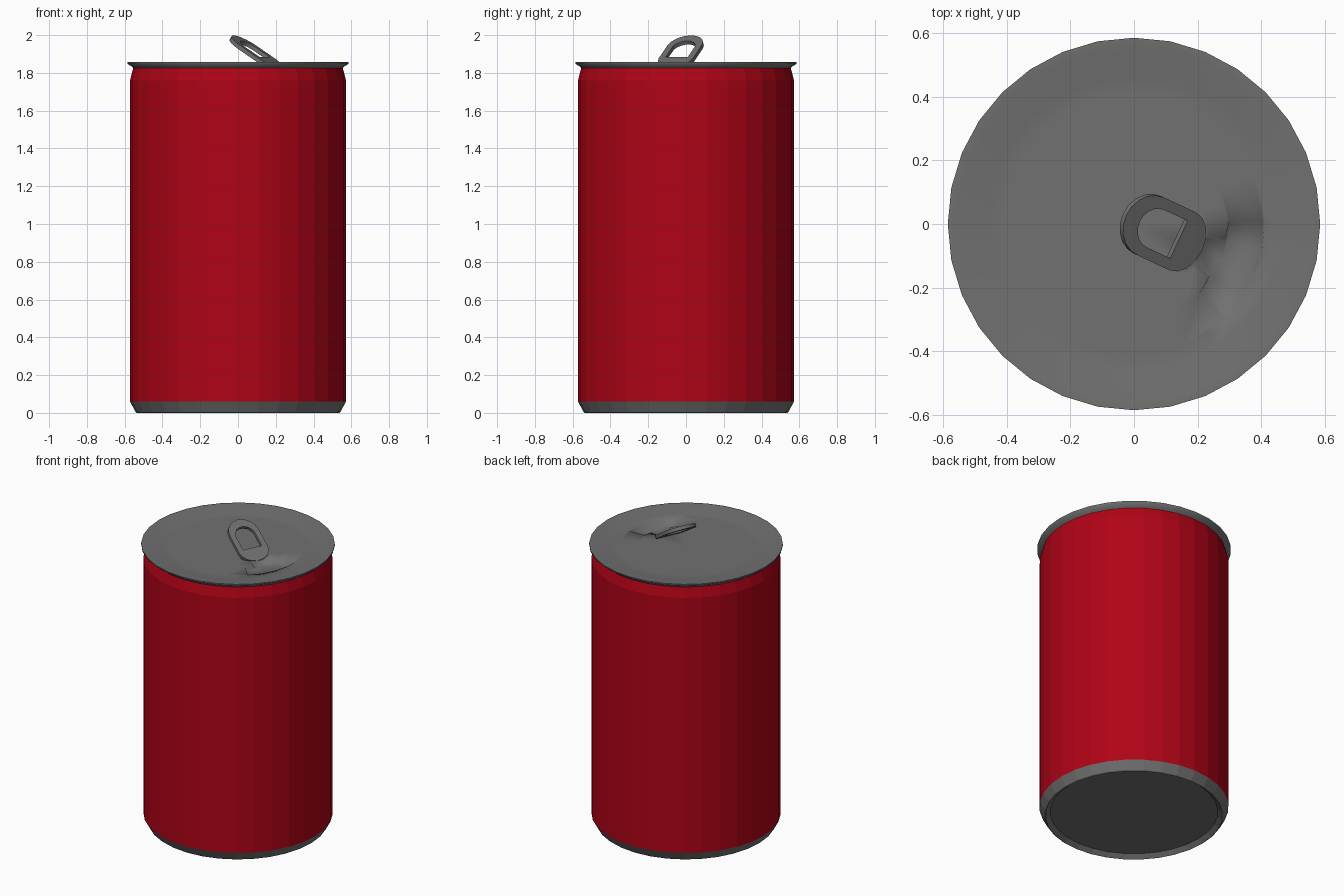
import bpy, bmesh, math
from mathutils import Matrix, Vector

if "Cube" in bpy.data.objects:
    bpy.data.objects.remove(bpy.data.objects["Cube"])

SIDES = 32


def material(name, colour):
    mat = bpy.data.materials.new(name)
    mat.diffuse_color = (*colour, 1)
    mat.use_nodes = True
    mat.node_tree.nodes["Principled BSDF"].inputs["Base Color"].default_value = mat.diffuse_color
    return mat


RED = material("red_paint", (0.43, 0.001, 0.008))
METAL = material("dark_metal", (0.165, 0.165, 0.165))


def finish(bm, name, mat, smooth=0, recalc=False):
    if recalc:
        bmesh.ops.recalc_face_normals(bm, faces=bm.faces[:])
    mesh = bpy.data.meshes.new(name)
    bm.to_mesh(mesh)
    bm.free()
    mesh.materials.append(mat)
    obj = bpy.data.objects.new(name, mesh)
    bpy.context.collection.objects.link(obj)
    if smooth:
        bpy.ops.object.select_all(action='DESELECT')
        bpy.context.view_layer.objects.active = obj
        obj.select_set(True)
        bpy.ops.object.shade_smooth_by_angle(angle=math.radians(smooth))
    return obj


def revolve(name, profile, mat, smooth=0, adjust=None):
    """Turn (radius, z) points, listed so that faces point outward, round z.
    adjust(r, i) may return an angle shift in degrees and a height shift."""
    bm = bmesh.new()
    rings = []
    for r, z in profile:
        if r == 0:
            rings.append([bm.verts.new((0, 0, z))] * SIDES)
            continue
        ring = []
        for i in range(SIDES):
            da, dz = adjust(r, i) if adjust else (0, 0)
            a = 2 * math.pi * i / SIDES + math.radians(da)
            ring.append(bm.verts.new((r * math.cos(a), r * math.sin(a), z + dz)))
        rings.append(ring)
    for lo, hi in zip(rings, rings[1:]):
        for i in range(SIDES):
            j = (i + 1) % SIDES
            bm.faces.new(list(dict.fromkeys((lo[i], lo[j], hi[j], hi[i]))))
    return finish(bm, name, mat, smooth)


# Painted side wall with a slight neck at the top
revolve("can_body", [(0.572, 0.06), (0.572, 1.76), (0.555, 1.825)], RED)

# Metal foot with a recessed underside
revolve("can_base", [(0, 0.025), (0.507, 0.025), (0.535, 0.0), (0.542, 0.005), (0.572, 0.06)], METAL)


# Drinking opening: a pressed-in sector of the lid with steep side walls
def mouth(r, i):
    k = i if i < SIDES // 2 else i - SIDES
    if 0.295 < r < 0.408:                      # wide outer part, 0 to -45 degrees
        shift = {1: -9.5, -5: 9.5}.get(k, 0)
        return shift, -0.022 if -4 <= k <= 0 else 0
    if 0.23 < r < 0.295:                       # narrower inner part
        shift = {0: -9.0, -4: 9.0}.get(k, 0)
        return shift, -0.022 if -3 <= k <= -1 else 0
    return 0, 0


# Lid with flared rim
LID = 1.836
revolve("can_lid", [(0.555, 1.825), (0.56, 1.832), (0.585, 1.848), (0.585, 1.857),
                    (0.56, 1.857), (0.465, LID), (0.41, LID), (0.404, LID), (0.30, LID),
                    (0.29, LID), (0.235, LID), (0.225, LID), (0, LID)],
        METAL, smooth=75, adjust=mouth)

# Pull tab: rounded loop with a D-shaped finger hole
outer, inner = [], []
for k in range(11):
    a = math.pi / 2 + math.pi * k / 10
    outer.append((-0.055 + 0.10 * math.cos(a), 0.10 * math.sin(a)))
    inner.append((-0.035 + 0.065 * math.cos(a), 0.065 * math.sin(a)))
for k in range(9):
    a = -math.pi / 2 + math.pi * k / 8
    outer.append((0.075 + 0.08 * math.cos(a), 0.10 * math.sin(a)))
    inner.append((0.06, -0.065 + 0.13 * k / 8))

bm = bmesh.new()
T = 0.011
loops = [[bm.verts.new((u, v, z)) for u, v in pts]
         for pts, z in ((outer, -T), (outer, T), (inner, T), (inner, -T))]
n = len(outer)
for a, b in zip(loops, loops[1:] + loops[:1]):
    for i in range(n):
        j = (i + 1) % n
        bm.faces.new((a[i], a[j], b[j], b[i]))
tab = finish(bm, "pull_tab", METAL, smooth=50, recalc=True)
tab.matrix_world = (Matrix.Translation(Vector((0.09, -0.025, 1.907)))
                    @ Matrix.Rotation(math.radians(-25), 4, 'Z')
                    @ Matrix.Rotation(math.radians(32), 4, 'Y'))
